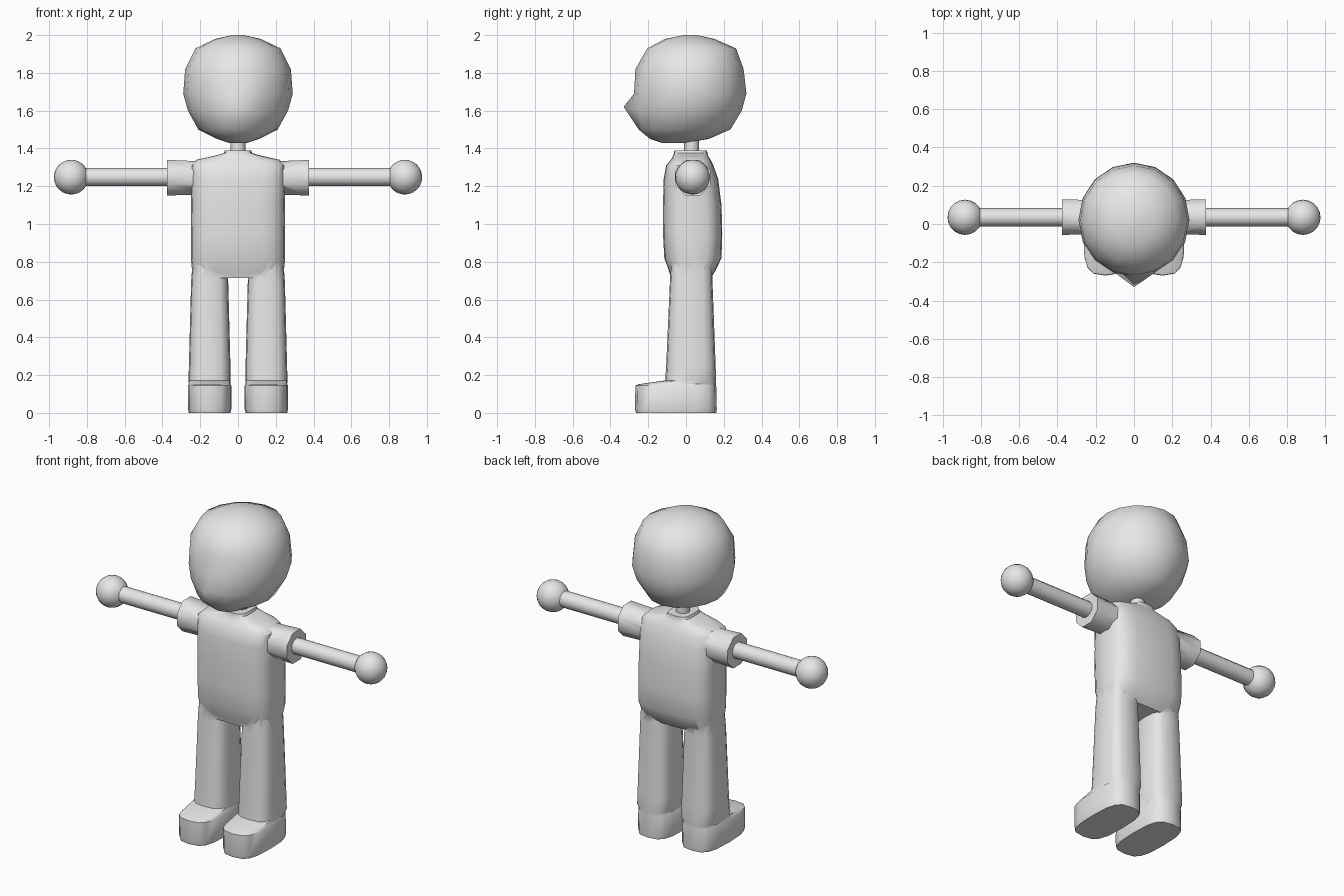
import bpy, bmesh, math

if "Cube" in bpy.data.objects:
    bpy.data.objects.remove(bpy.data.objects["Cube"])

grey = bpy.data.materials.new("plain grey")
grey.diffuse_color = (0.8, 0.8, 0.8, 1)
grey.use_nodes = True
grey.node_tree.nodes["Principled BSDF"].inputs["Base Color"].default_value = grey.diffuse_color


def loft(name, rings, n=16, p=2.0, along_x=False, smooth=40, turn=0.0):
    """Skin rings of (level, u_min, u_max, v_min, v_max); p sets corner squareness."""
    bm = bmesh.new()
    loops = []
    for lev, u0, u1, v0, v1 in rings:
        loop = []
        for i in range(n):
            a = 2 * math.pi * i / n + turn
            c, s = math.cos(a), math.sin(a)
            u = (u0 + u1) / 2 + (u1 - u0) / 2 * math.copysign(abs(c) ** (2 / p), c)
            v = (v0 + v1) / 2 + (v1 - v0) / 2 * math.copysign(abs(s) ** (2 / p), s)
            loop.append(bm.verts.new((lev, u, v) if along_x else (u, v, lev)))
        loops.append(loop)
    for a, b in zip(loops, loops[1:]):
        for i in range(n):
            j = (i + 1) % n
            bm.faces.new((a[i], a[j], b[j], b[i]))
    bm.faces.new(loops[0])
    bm.faces.new(loops[-1])
    bmesh.ops.recalc_face_normals(bm, faces=bm.faces)
    me = bpy.data.meshes.new(name)
    bm.to_mesh(me)
    bm.free()
    ob = bpy.data.objects.new(name, me)
    bpy.context.collection.objects.link(ob)
    me.materials.append(grey)
    shade(ob, smooth)
    return ob


def shade(ob, angle):
    bpy.ops.object.select_all(action='DESELECT')
    ob.select_set(True)
    bpy.context.view_layer.objects.active = ob
    bpy.ops.object.shade_smooth_by_angle(angle=math.radians(angle))


# Head, with one front vertex pulled out as the nose
head = loft("head", [
    (1.43, -.05, .05, -.13, .0), (1.45, -.11, .11, -.19, .12),
    (1.50, -.21, .21, -.25, .235), (1.60, -.265, .265, -.275, .295),
    (1.69, -.29, .29, -.275, .32), (1.82, -.28, .28, -.268, .305),
    (1.93, -.225, .225, -.205, .265), (1.98, -.12, .12, -.11, .15),
    (2.0, -.03, .03, -.01, .06)], smooth=60)
nose = min((v for v in head.data.vertices if abs(v.co.z - 1.6) < .01), key=lambda v: v.co.y)
nose.co = (0, -.33, 1.62)

# Neck
loft("neck", [(1.34, -.04, .04, -.01, .07), (1.48, -.04, .04, -.01, .07)], n=12)

# Torso with sloping shoulders and a small collar
body = loft("body", [
    (.715, -.20, .20, -.08, .13), (.75, -.243, .243, -.09, .155),
    (.82, -.25, .25, -.115, .188), (.95, -.25, .25, -.122, .192),
    (1.10, -.248, .248, -.122, .188), (1.24, -.25, .25, -.118, .17),
    (1.31, -.25, .25, -.105, .145), (1.34, -.22, .22, -.08, .13),
    (1.36, -.13, .13, -.068, .118), (1.375, -.075, .075, -.063, .113),
    (1.39, -.07, .07, -.062, .112)], n=20, p=3.4)

joined = []
for side, tag in ((-1, "right"), (1, "left")):
    def span(a, b):
        return (a, b) if side > 0 else (-b, -a)

    # Leg and foot in one piece
    joined.append(loft(tag + "_leg", [
        (0, *span(.04, .26), -.265, .16), (.02, *span(.035, .265), -.27, .163),
        (.145, *span(.035, .265), -.268, .16), (.152, *span(.04, .26), -.25, .16),
        (.172, *span(.04, .262), -.11, .159), (.25, *span(.04, .26), -.105, .157),
        (.70, *span(.052, .248), -.085, .14), (.80, *span(.06, .24), -.08, .14)],
        p=3.2))
    # Eight-sided sleeve
    joined.append(loft(tag + "_sleeve", [
        (side * .17, -.058, .13, 1.15, 1.338), (side * .375, -.065, .137, 1.143, 1.347)],
        n=8, along_x=True, turn=math.pi / 8, smooth=50))
    # Arm
    loft(tag + "_arm", [(side * .36, -.013, .083, 1.2, 1.297),
                        (side * .83, -.013, .083, 1.2, 1.297)], n=12, along_x=True)
    # Ball hand
    bpy.ops.mesh.primitive_uv_sphere_add(segments=20, ring_count=12, radius=.092,
                                         location=(side * .883, .035, 1.248))
    hand = bpy.context.object
    hand.name = tag + "_hand"
    hand.data.materials.append(grey)
    shade(hand, 60)

# Merge legs and sleeves into the body
for part in joined:
    mod = body.modifiers.new("union", 'BOOLEAN')
    mod.operation = 'UNION'
    mod.solver = 'EXACT'
    mod.object = part
    bpy.context.view_layer.objects.active = body
    bpy.ops.object.modifier_apply(modifier=mod.name)
    bpy.data.objects.remove(part)
shade(body, 50)
